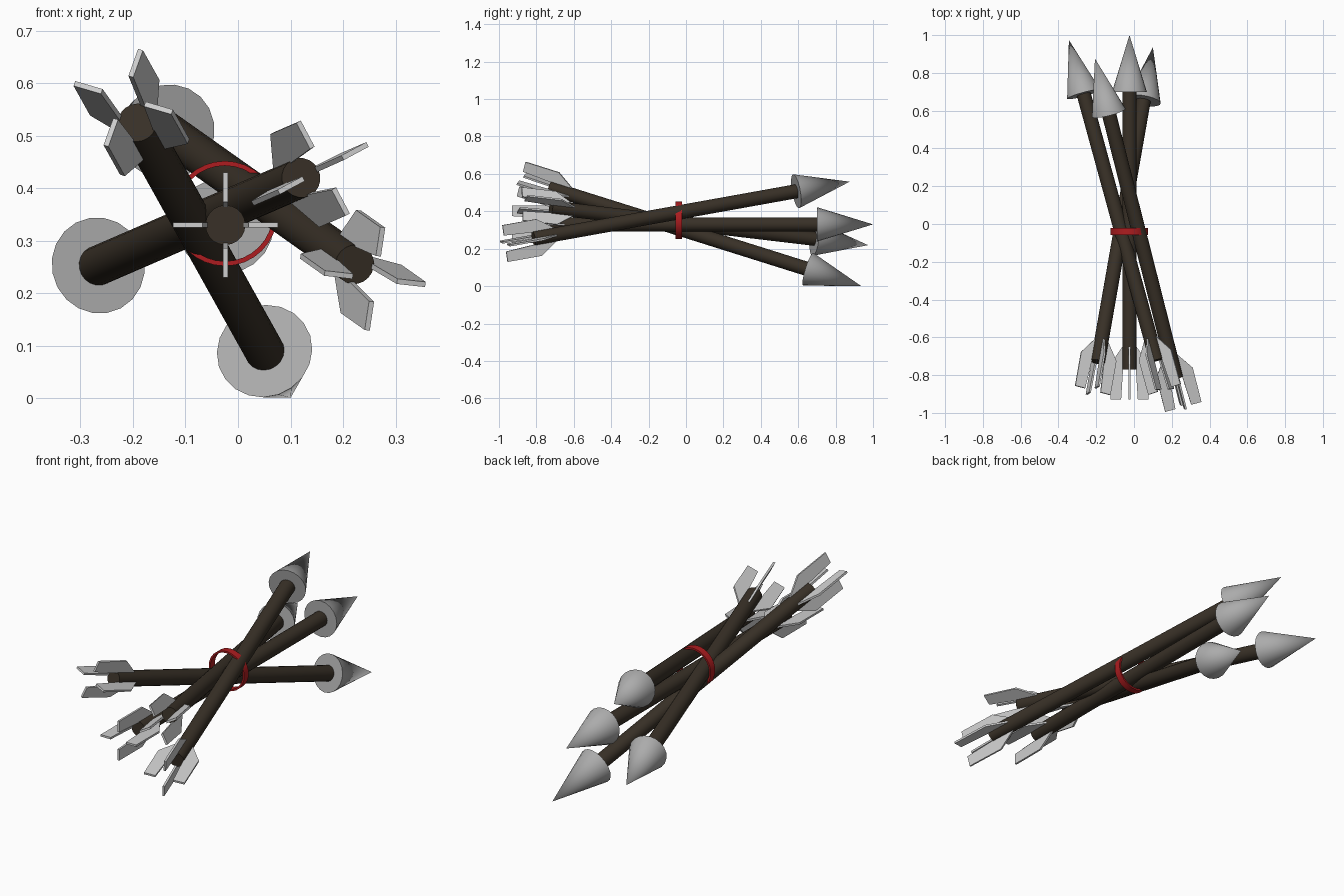
import bpy, bmesh, math
from mathutils import Vector, Matrix

if "Cube" in bpy.data.objects:
    bpy.data.objects.remove(bpy.data.objects["Cube"])


def material(name, rgb):
    m = bpy.data.materials.new(name)
    m.diffuse_color = (*rgb, 1)
    m.use_nodes = True
    m.node_tree.nodes["Principled BSDF"].inputs["Base Color"].default_value = m.diffuse_color
    return m


WOOD = material("dark wood", (0.040, 0.030, 0.020))
STEEL = material("grey steel", (0.41, 0.41, 0.41))
FEATHER = material("pale feather", (0.62, 0.62, 0.62))
RED = material("red cord", (0.42, 0.012, 0.014))

SHAFT = 1.47      # tail end to arrowhead base
SIDES = 20


def finish(bm, name, mat, matrix, smooth=True):
    bmesh.ops.recalc_face_normals(bm, faces=bm.faces)
    me = bpy.data.meshes.new(name)
    bm.to_mesh(me)
    bm.free()
    me.materials.append(mat)
    ob = bpy.data.objects.new(name, me)
    bpy.context.collection.objects.link(ob)
    ob.matrix_world = matrix
    if smooth:
        bpy.ops.object.select_all(action='DESELECT')
        ob.select_set(True)
        bpy.context.view_layer.objects.active = ob
        bpy.ops.object.shade_smooth_by_angle(angle=math.radians(35))
    return ob


def cone_y(bm, r1, r2, y0, y1):
    """Cone or cylinder running along +y from y0 to y1."""
    m = Matrix.Translation((0, (y0 + y1) / 2, 0)) @ Matrix.Rotation(-math.pi / 2, 4, 'X')
    bmesh.ops.create_cone(bm, cap_ends=True, segments=SIDES, radius1=r1,
                          radius2=r2, depth=y1 - y0, matrix=m)


def arrow(label, tail, base, roll):
    tail, base = Vector(tail), Vector(base)
    turn = Vector((0, 1, 0)).rotation_difference(base - tail).to_matrix().to_4x4()
    mat = Matrix.Translation(tail) @ turn @ Matrix.Rotation(math.radians(roll), 4, 'Y')

    # shaft
    bm = bmesh.new()
    cone_y(bm, 0.038, 0.038, 0, SHAFT)
    finish(bm, label + "_shaft", WOOD, mat)

    # pointed head
    bm = bmesh.new()
    cone_y(bm, 0.092, 0, SHAFT, SHAFT + 0.30)
    finish(bm, label + "_head", STEEL, mat)

    # four feather vanes, as thin plates around the tail
    profile = [(0.034, 0.125), (0.10, 0.03), (0.10, -0.16), (0.044, -0.16), (0.034, 0.0)]
    bm = bmesh.new()
    for k in range(4):
        rot = Matrix.Rotation(k * math.pi / 2, 4, 'Y')
        face = bm.faces.new([bm.verts.new(rot @ Vector((r, y, -0.005))) for r, y in profile])
        ext = bmesh.ops.extrude_face_region(bm, geom=[face], use_keep_orig=True)
        verts = [v for v in ext["geom"] if isinstance(v, bmesh.types.BMVert)]
        bmesh.ops.translate(bm, verts=verts, vec=rot @ Vector((0, 0, 0.01)))
    finish(bm, label + "_feathers", FEATHER, mat, smooth=False)


arrow("straight_arrow", (-0.024, -0.77, 0.33), (-0.024, 0.70, 0.33), 0)
arrow("falling_arrow", (-0.192, -0.73, 0.525), (0.05, 0.65, 0.091), 18)
arrow("left_arrow", (0.12, -0.722, 0.42), (-0.266, 0.687, 0.253), -28)
arrow("rising_arrow", (0.222, -0.815, 0.255), (-0.134, 0.589, 0.507), 7.5)

# binding ring: a thin band swept around the bundle
bm = bmesh.new()
section = [(0.10, -0.018), (0.10, 0.018), (0.091, 0.018), (0.091, -0.018)]
N = 32
rings = []
for i in range(N):
    a = 2 * math.pi * i / N
    rings.append([bm.verts.new((r * math.cos(a), y, r * math.sin(a))) for r, y in section])
for i in range(N):
    p, q = rings[i], rings[(i + 1) % N]
    for j in range(4):
        bm.faces.new((p[j], p[(j + 1) % 4], q[(j + 1) % 4], q[j]))
finish(bm, "binding_ring", RED, Matrix.Translation((-0.025, -0.039, 0.352)))
